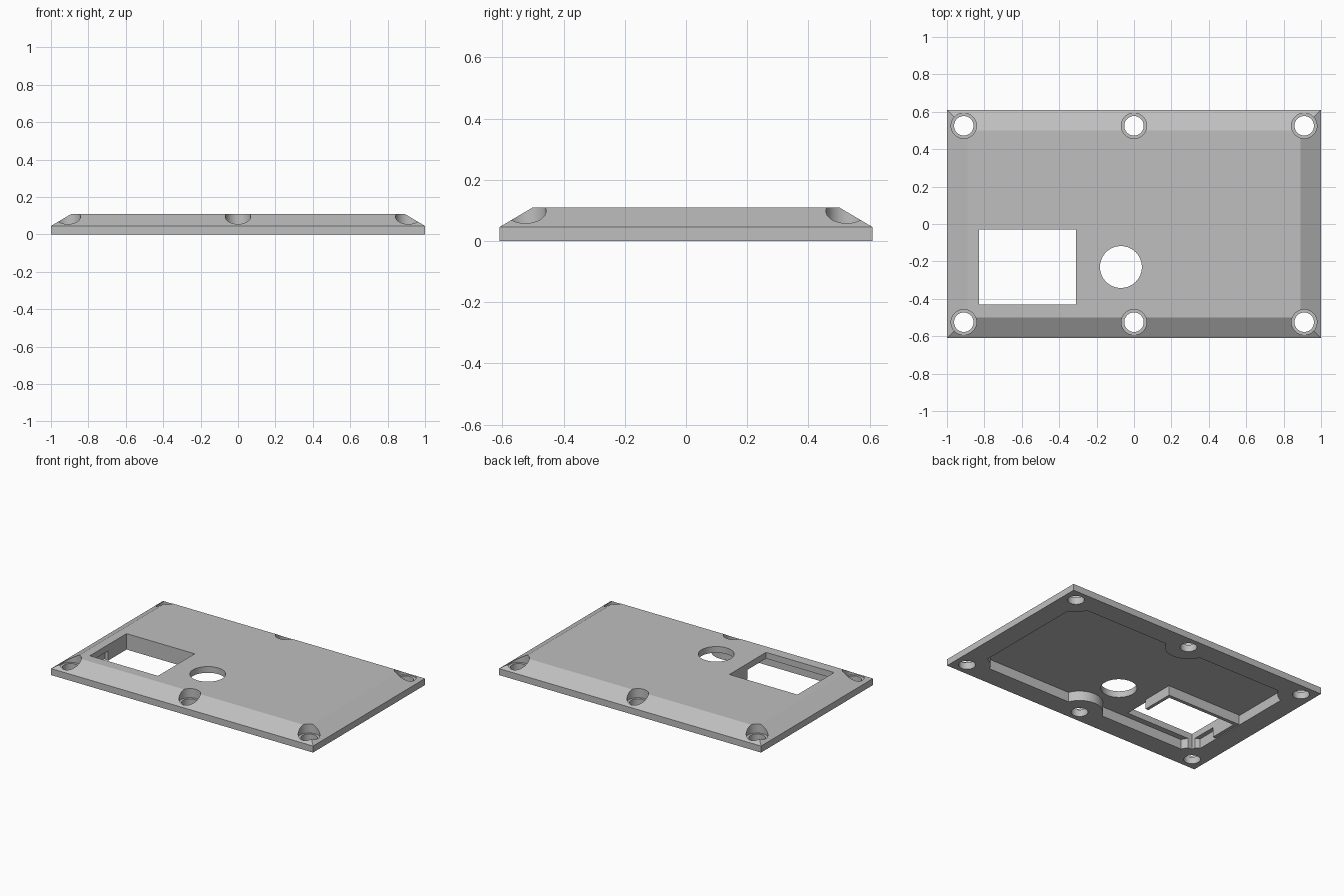
import bpy
import bmesh
from math import radians

TOP, RIM, CEILING = 0.11, 0.045, 0.067
SCREWS = [(x, y) for x in (-0.91, 0, 0.91) for y in (-0.525, 0.525)]

cube = bpy.data.objects.get("Cube")
if cube:
    bpy.data.objects.remove(cube, do_unlink=True)


def make_object(name, bm):
    bmesh.ops.recalc_face_normals(bm, faces=bm.faces)
    mesh = bpy.data.meshes.new(name)
    bm.to_mesh(mesh)
    bm.free()
    obj = bpy.data.objects.new(name, mesh)
    bpy.context.collection.objects.link(obj)
    return obj


def box(name, x0, x1, y0, y1, z0, z1):
    bm = bmesh.new()
    bmesh.ops.create_cube(bm, size=1)
    for v in bm.verts:
        v.co.x = x1 if v.co.x > 0 else x0
        v.co.y = y1 if v.co.y > 0 else y0
        v.co.z = z1 if v.co.z > 0 else z0
    return make_object(name, bm)


def cylinder(name, x, y, radius, z0, z1):
    bm = bmesh.new()
    bmesh.ops.create_cone(bm, cap_ends=True, segments=64,
                          radius1=radius, radius2=radius, depth=z1 - z0)
    bmesh.ops.translate(bm, verts=bm.verts, vec=(x, y, (z0 + z1) / 2))
    return make_object(name, bm)


def cut(target, cutter):
    """Subtract the cutter, then discard it."""
    cutter.hide_render = True
    mod = target.modifiers.new("cut", 'BOOLEAN')
    mod.operation, mod.solver, mod.object = 'DIFFERENCE', 'EXACT', cutter
    bpy.context.view_layer.objects.active = target
    bpy.ops.object.modifier_apply(modifier=mod.name)
    bpy.data.objects.remove(cutter, do_unlink=True)


# Plate: straight rim with a sloped border up to the flat top
plate = box("cover_plate", -1, 1, -0.61, 0.61, 0, RIM)
bm = bmesh.new()
bm.from_mesh(plate.data)
bm.faces.ensure_lookup_table()
lid = max(bm.faces, key=lambda f: f.calc_center_median().z)
upper = bmesh.ops.extrude_face_region(bm, geom=[lid])["geom"]
bmesh.ops.delete(bm, geom=[lid], context='FACES_ONLY')
for v in (g for g in upper if isinstance(g, bmesh.types.BMVert)):
    v.co.x -= 0.11 if v.co.x > 0 else -0.11
    v.co.y -= 0.11 if v.co.y > 0 else -0.11
    v.co.z = TOP
bmesh.ops.recalc_face_normals(bm, faces=bm.faces)
bm.to_mesh(plate.data)
bm.free()

# Underside pocket, leaving the screw bosses and the window rib standing
pocket = box("pocket_cutter", -0.86, 0.86, -0.47, 0.47, -0.1, CEILING)
for x, y in SCREWS:
    cut(pocket, cylinder("boss", x, y, 0.146, -0.2, 0.2))
cut(pocket, box("window_rib", -0.853, -0.288, -0.23, -0.006, -0.2, 0.2))
cut(plate, pocket)

# Window and round opening
cut(plate, box("window_cutter", -0.83, -0.31, -0.43, -0.03, -0.2, 0.2))
cut(plate, cylinder("round_opening_cutter", -0.07, -0.23, 0.112, -0.2, 0.2))

# Counterbored screw holes
for x, y in SCREWS:
    cut(plate, cylinder("counterbore_cutter", x, y, 0.068, RIM + 0.002, 0.2))
    cut(plate, cylinder("screw_hole_cutter", x, y, 0.052, -0.2, 0.2))

# Grey material
grey = bpy.data.materials.new("plain_grey")
grey.use_nodes = True
colour = (0.52, 0.52, 0.52, 1)
grey.diffuse_color = colour
grey.node_tree.nodes["Principled BSDF"].inputs["Base Color"].default_value = colour
plate.data.materials.clear()
plate.data.materials.append(grey)
for face in plate.data.polygons:
    face.material_index = 0

# Smooth bores, crisp edges
bpy.ops.object.select_all(action='DESELECT')
plate.select_set(True)
bpy.context.view_layer.objects.active = plate
bpy.ops.object.shade_smooth_by_angle(angle=radians(20))
